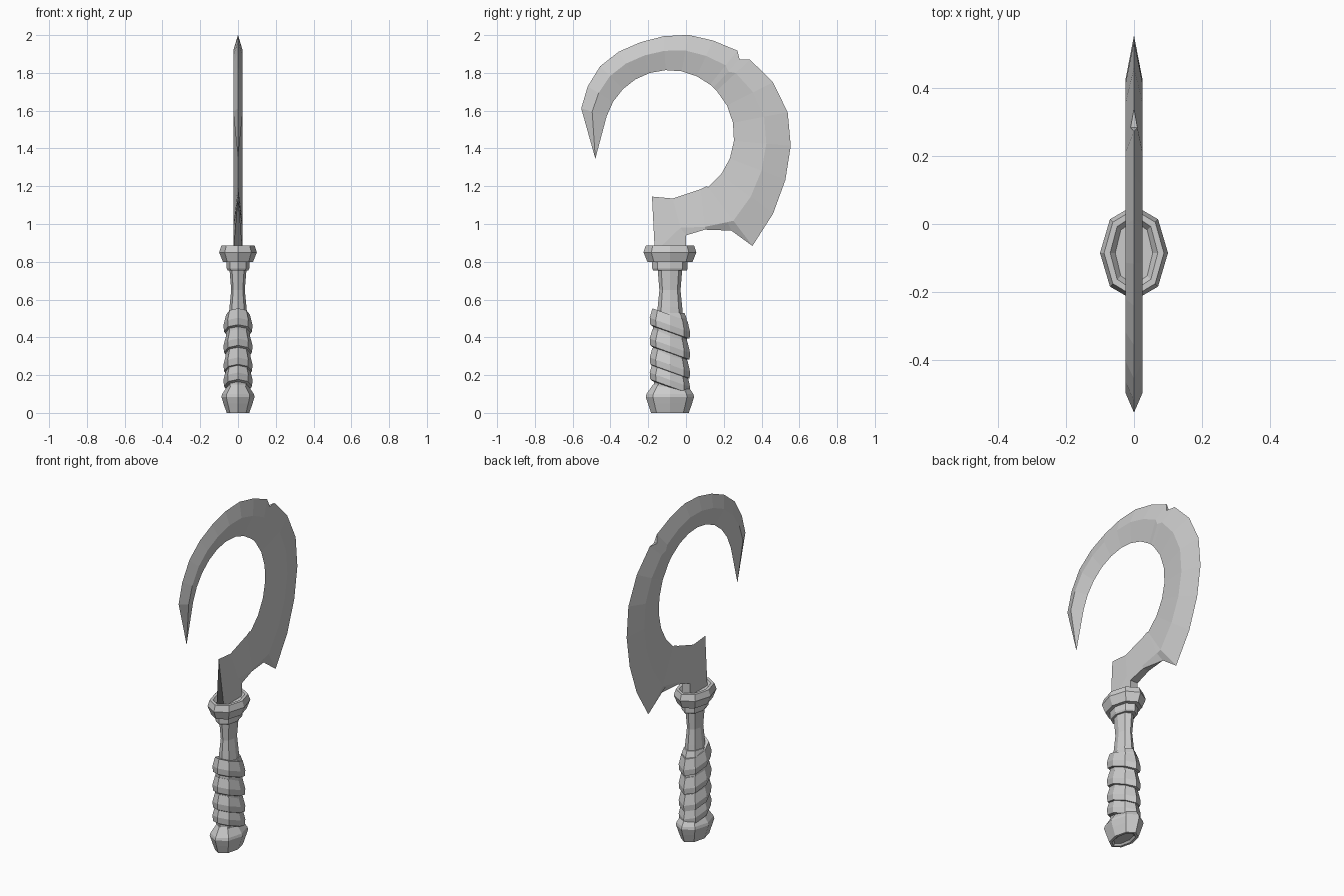
import bpy, bmesh
from math import sin, cos, pi, radians

default_cube = bpy.data.objects.get("Cube")
if default_cube:
    bpy.data.objects.remove(default_cube, do_unlink=True)

# One plain colour for the whole tool
GREY = (0.6, 0.6, 0.6, 1)
grey = bpy.data.materials.new("plain_grey")
grey.use_nodes = True
grey.diffuse_color = GREY
grey.node_tree.nodes["Principled BSDF"].inputs["Base Color"].default_value = GREY


def loft(name, loops):
    """Skin a list of equal closed vertex loops and cap both ends."""
    bm = bmesh.new()
    rows = [[bm.verts.new(point) for point in loop] for loop in loops]
    for lower, upper in zip(rows, rows[1:]):
        for i in range(len(lower)):
            bm.faces.new((lower[i - 1], lower[i], upper[i], upper[i - 1]))
    bm.faces.new(rows[0])
    bm.faces.new(rows[-1])
    bmesh.ops.remove_doubles(bm, verts=bm.verts, dist=0.0005)
    bmesh.ops.recalc_face_normals(bm, faces=bm.faces)
    mesh = bpy.data.meshes.new(name)
    bm.to_mesh(mesh)
    bm.free()
    mesh.materials.append(grey)
    bpy.context.collection.objects.link(bpy.data.objects.new(name, mesh))


def turned(name, profile, stretch=0.04, tilt=0.0):
    """Stack eight-sided ovals (height, half width), longer along y by stretch."""
    handle_y = -0.085
    loops = []
    for height, half_width in profile:
        loop = []
        for k in range(8):
            angle = k * pi / 4
            y = (half_width + stretch) * sin(angle)
            loop.append((half_width * cos(angle), handle_y + y, height + tilt * y))
        loops.append(loop)
    turned_name = name
    loft(turned_name, loops)


def blade_section(outer, ridge, inner, edge_width=0.0, ridge_width=0.025):
    """Wedge section: outer edge, thick ridge, sharp inner edge, as (y, z)."""
    return [(edge_width, *outer), (-edge_width, *outer), (-ridge_width, *ridge),
            (0, *inner), (ridge_width, *ridge)]


def polar(angle, radius):
    """Point (y, z) around the centre of the hook."""
    return (-0.09 + radius * cos(radians(angle)), 1.47 + radius * sin(radians(angle)))


def hook_section(angle, radius, edge_width=0.0):
    outer, inner = polar(angle, radius), polar(angle, 0.345)
    ridge = [a + (b - a) * 0.43 for a, b in zip(outer, inner)]
    return blade_section(outer, ridge, inner, edge_width)


# Blade: pointed tip, hook with a nick in its edge, hanging barb, then the root
tip = (-0.48, 1.345)
blade = [blade_section(tip, tip, tip, ridge_width=0)]
front_radii = [0.486, 0.502, 0.516, 0.516, 0.515, 0.525, 0.541, 0.553, 0.576]
for step, radius in enumerate(front_radii):
    blade.append(hook_section(163 - 14 * step, radius))
blade.append(hook_section(47, 0.548, edge_width=0.01))
back_radii = [0.587, 0.617, 0.64, 0.647, 0.66, 0.69, 0.734]
for step, radius in enumerate(back_radii):
    blade.append(hook_section(43 - 16 * step, radius))
blade += [
    blade_section((0.24, 0.965), (0.22, 1.01), (0.11, 1.2)),
    blade_section((0.1, 0.97), (0.1, 0.985), (0.08, 1.185), edge_width=0.02),
    blade_section((0, 0.94), (-0.03, 0.98), (-0.07, 1.135), edge_width=0.025),
    blade_section((0, 0.84), (-0.165, 0.85), (-0.18, 1.145), edge_width=0.025),
]
loft("blade", blade)

# Guard with a recessed top, and the collar under it
turned("guard", [(0.8, 0.05), (0.8, 0.08), (0.85, 0.1), (0.885, 0.088),
                 (0.885, 0.07), (0.865, 0.055)])
turned("collar", [(0.755, 0.055), (0.765, 0.06), (0.81, 0.06)], stretch=0.034)

# Waisted grip shaft
turned("grip_shaft", [(0.5, 0.05), (0.56, 0.045), (0.65, 0.036), (0.77, 0.046)],
       stretch=0.02)

# Wrapped grip: core plus sloping bands that flare downwards
turned("wrap_core", [(0.12, 0.058), (0.3, 0.065), (0.5, 0.063), (0.53, 0.052)],
       stretch=0.025)
for number, height in enumerate([0.475, 0.365, 0.265, 0.185], start=1):
    turned(f"wrap_band_{number}",
           [(height - 0.05, 0.06), (height - 0.045, 0.074), (height - 0.01, 0.077),
            (height + 0.045, 0.063)], stretch=0.03, tilt=-0.36)

# Pommel with a shallow recess underneath
turned("pommel", [(0.01, 0.035), (0, 0.045), (0, 0.06), (0.05, 0.077),
                  (0.085, 0.088), (0.1, 0.084), (0.15, 0.05)])
